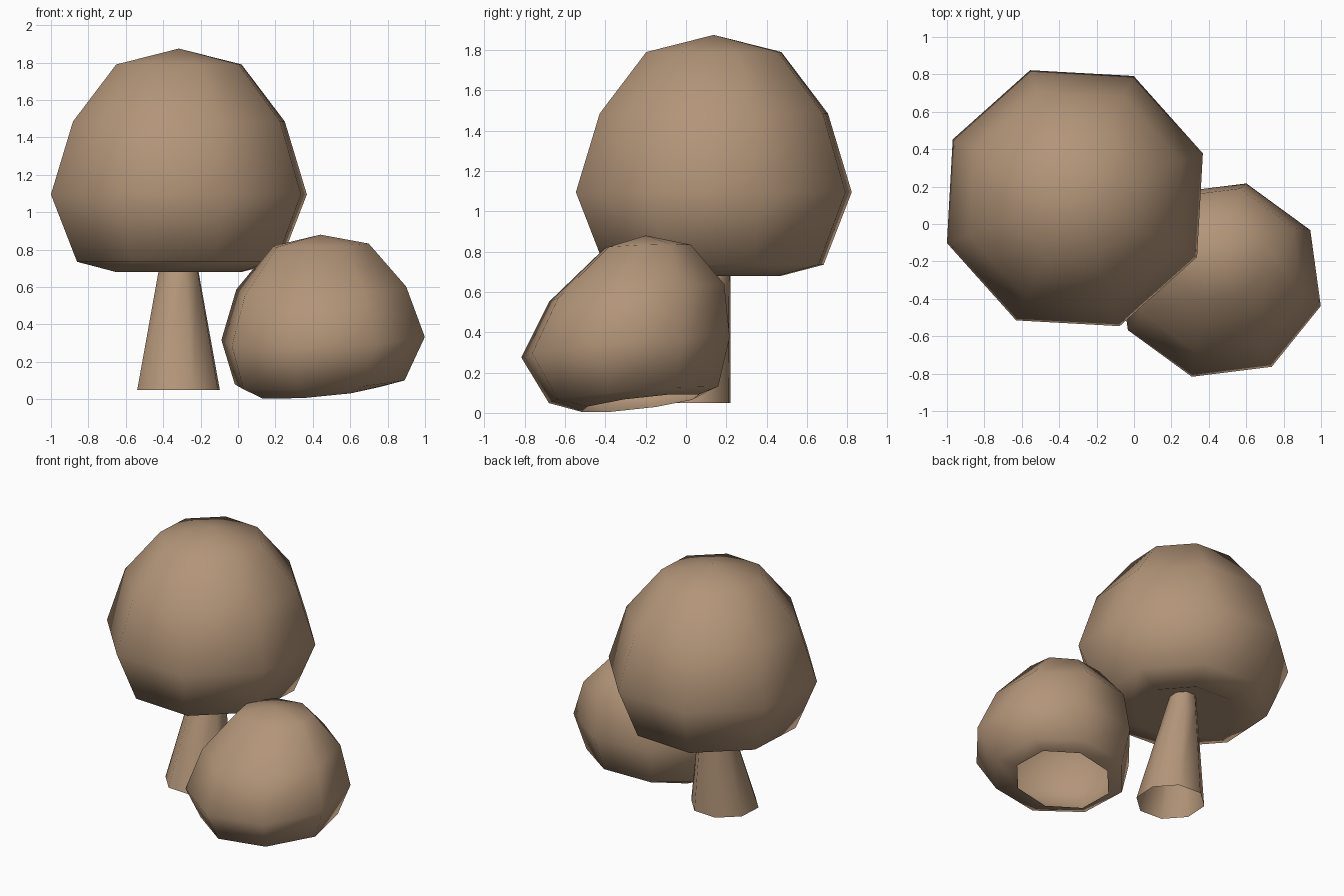
import bpy, bmesh, math

if "Cube" in bpy.data.objects:
    bpy.data.objects.remove(bpy.data.objects["Cube"])

SIDES = 8

brown = bpy.data.materials.new("mushroom brown")
brown.diffuse_color = (0.45, 0.30, 0.19, 1)
brown.use_nodes = True
brown.node_tree.nodes["Principled BSDF"].inputs["Base Color"].default_value = brown.diffuse_color


def loft(name, rings, offset, apex=None, roof=None):
    """Bridge 8-sided rings (cx, cy, cz, rx, ry, slope_x, slope_y), bottom to top.
    apex closes the top; roof closes the start of the ring list."""
    bm = bmesh.new()
    loops = []
    for cx, cy, cz, rx, ry, sx, sy in rings:
        loop = []
        for i in range(SIDES):
            a = math.radians(offset) + math.tau * i / SIDES
            dx, dy = rx * math.cos(a), ry * math.sin(a)
            loop.append(bm.verts.new((cx + dx, cy + dy, cz + sx * dx + sy * dy)))
        loops.append(loop)
    for low, high in zip(loops, loops[1:]):
        for i in range(SIDES):
            j = (i + 1) % SIDES
            bm.faces.new((low[i], low[j], high[j], high[i]))
    if apex:
        tip = bm.verts.new(apex)
        for i in range(SIDES):
            bm.faces.new((loops[-1][i], loops[-1][(i + 1) % SIDES], tip))
    if roof:
        tip = bm.verts.new(roof)
        for i in range(SIDES):
            bm.faces.new((loops[0][(i + 1) % SIDES], loops[0][i], tip))
    for f in bm.faces:
        f.smooth = True
    me = bpy.data.meshes.new(name)
    bm.to_mesh(me)
    bm.free()
    me.materials.append(brown)
    ob = bpy.data.objects.new(name, me)
    bpy.context.collection.objects.link(ob)
    return ob


# Large upright cap with a hollow underside
CX, CY = -0.316, 0.138
profile = [(0.355, 0.68), (0.577, 0.735), (0.725, 1.095), (0.60, 1.485), (0.355, 1.79)]
loft("large_cap", [(CX, CY, z, r, r, 0, 0) for r, z in profile], 19.3,
     apex=(CX, CY, 1.875), roof=(CX, CY, 0.83))

# Leaning, tapered stem, open at the base
loft("stem", [(-0.318, 0.0, 0.05, 0.234, 0.234, 0, 0),
              (-0.318, 0.112, 0.68, 0.114, 0.114, 0, 0),
              (-0.318, 0.138, 0.83, 0.085, 0.085, 0, 0)], 19.3)

# Small tilted cap, open underneath
loft("small_cap", [(0.43, -0.23, 0.048, 0.345, 0.30, 0.085, 0.12),
                   (0.437, -0.26, 0.09, 0.47, 0.435, 0.045, 0.085),
                   (0.455, -0.30, 0.325, 0.563, 0.535, 0.037, 0.087),
                   (0.445, -0.245, 0.595, 0.47, 0.45, 0.04, 0.09),
                   (0.44, -0.19, 0.825, 0.268, 0.222, 0.035, 0.03)], -15,
     apex=(0.44, -0.20, 0.88))
